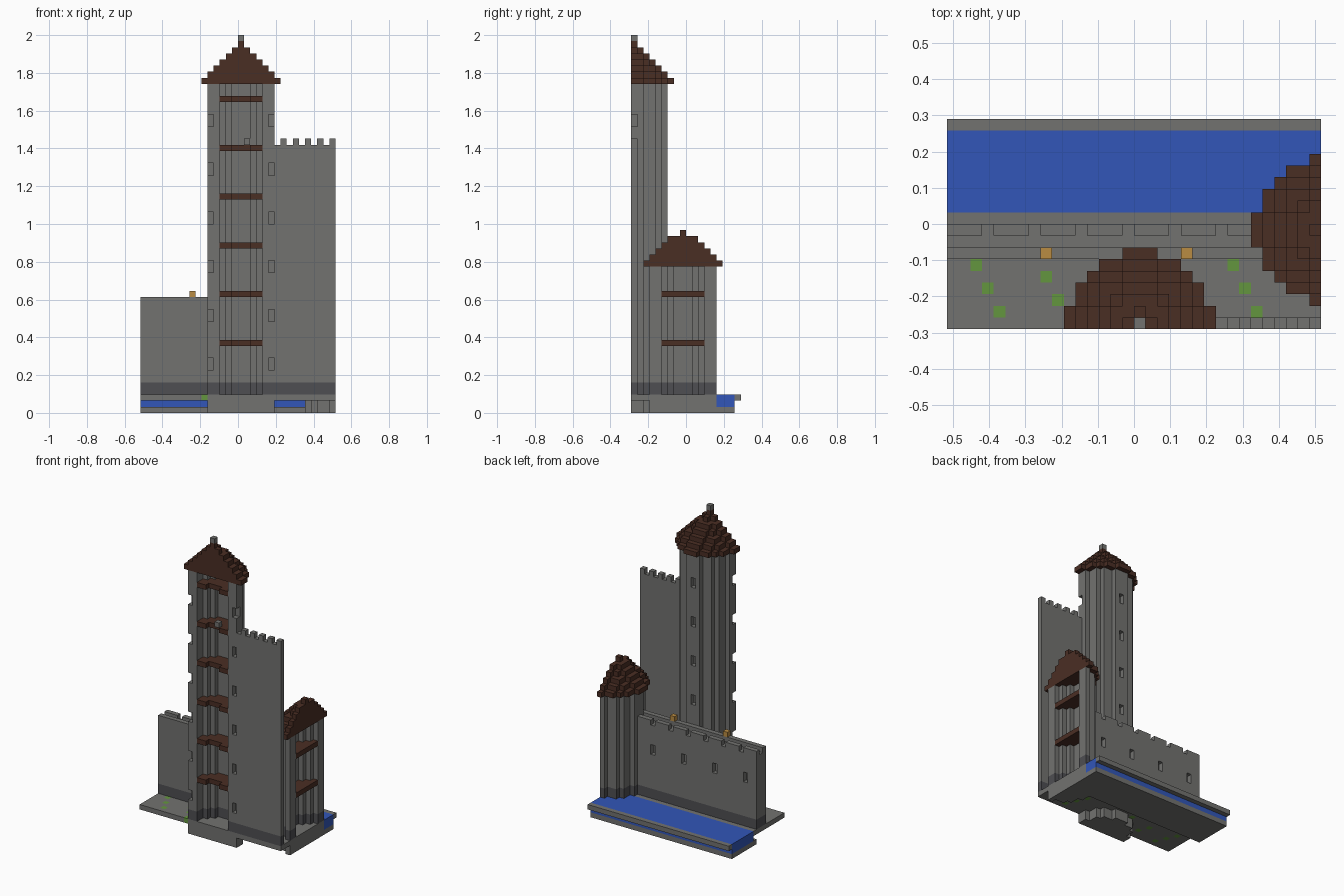
import bpy
import bmesh

if "Cube" in bpy.data.objects:
    bpy.data.objects.remove(bpy.data.objects["Cube"])

U = 2 / 62  # edge of one building block


def make_material(name, rgb):
    linear = [((c / 255 + 0.055) / 1.055) ** 2.4 for c in rgb] + [1.0]
    mat = bpy.data.materials.new(name)
    mat.use_nodes = True
    mat.diffuse_color = linear
    mat.node_tree.nodes["Principled BSDF"].inputs["Base Color"].default_value = linear
    return mat


STONE = make_material("stone grey", (114, 114, 112))
DARK = make_material("dark stone", (78, 78, 82))
WOOD = make_material("dark brown wood", (74, 46, 36))
WATER = make_material("water blue", (50, 86, 184))
GRASS = make_material("grass green", (100, 150, 62))
TORCH = make_material("torch yellow", (186, 140, 66))


def rect(x0, x1, y0, y1):
    """Blocks of a rectangular plan."""
    return {(i, j) for i in range(x0, x1) for j in range(y0, y1)}


SITE = rect(-16, 16, -9, 9)


def disc(centre, r):
    """Blocks of a round plan, cut off at the edge of the site."""
    return {(i, j) for i, j in SITE
            if (i - centre[0]) ** 2 + (j - centre[1]) ** 2 <= r * r + r / 2}


def stack(name, layers):
    """Extrude each (bottom, top, plan, material) layer into one object."""
    bm = bmesh.new()
    mats = []
    for z0, z1, cells, mat in layers:
        if mat not in mats:
            mats.append(mat)
        verts = {}

        def face(*points):
            for p in points:
                if p not in verts:
                    verts[p] = bm.verts.new([c * U for c in p])
            bm.faces.new([verts[p] for p in points]).material_index = mats.index(mat)

        for i, j in cells:
            ring = [(i, j), (i + 1, j), (i + 1, j + 1), (i, j + 1)]
            face(*[(x, y, z1) for x, y in ring])
            face(*[(x, y, z0) for x, y in reversed(ring)])
            sides = [(i, j - 1), (i + 1, j), (i, j + 1), (i - 1, j)]
            for k, side in enumerate(sides):
                if side not in cells:
                    a, b = ring[k], ring[(k + 1) % 4]
                    face((*a, z0), (*b, z0), (*b, z1), (*a, z1))
    mesh = bpy.data.meshes.new(name)
    bm.to_mesh(mesh)
    bm.free()
    for mat in mats:
        mesh.materials.append(mat)
    obj = bpy.data.objects.new(name, mesh)
    bpy.context.collection.objects.link(obj)
    return obj


def pierced(plan, windows, z0, z1, sills):
    """Wall layers with two-block-high window recesses above each sill."""
    layers = [(3, 5, plan, DARK)]
    z = z0
    for sill in sills:
        layers += [(z, sill, plan, STONE), (sill, sill + 2, plan - windows, STONE)]
        z = sill + 2
    return layers + [(z, z1, plan, STONE)]


def tower(name, centre, eaves, windows, sills, floors, hatch, roof_rows):
    """Half tower, open on the cut side, with floors and a stepped roof."""
    outer, inner = disc(centre, 5), disc(centre, 3)
    stack(name + "_foundation", [(0, 3, outer, STONE)])
    stack(name + "_wall", pierced(outer - inner, windows, 5, eaves, sills))
    for n, z in enumerate(floors):
        stack(f"{name}_floor_{n + 1}", [(z, z + 1, inner - hatch, WOOD)])
    stack(name + "_roof", [(eaves + n, eaves + n + 1, disc(centre, 6 - n), WOOD)
                           for n in range(roof_rows)])


# Towers
KEEP, TURRET = (0, -9), (16, -1)
tower("tall_tower", KEEP, 54, {(-5, -9), (5, -9), (0, -4)}, range(7, 48, 8),
      range(11, 52, 8), rect(-1, 2, -9, -8), 7)
tower("small_tower", TURRET, 24, set(), [], [11, 19], set(), 6)
stack("tall_tower_finial", [(61, 62, {KEEP}, STONE)])
stack("tall_tower_inner_block", [(44, 45, {(1, -9)}, STONE)])

# High thin wall beside the tall tower
high = rect(6, 16, -9, -8)
stack("high_wall", [(3, 5, high, DARK), (5, 44, high, STONE),
                    (44, 45, {(i, j) for i, j in high if i % 2}, STONE)])

# Long wall with walkway, inner rim, battlements and window recesses
feet = disc(KEEP, 5) | disc(TURRET, 5)
long_plan = rect(-16, 16, -3, 0) - feet
openings = {(i, -1) for i in range(-14, 8, 7)}
rim_and_merlons = {(i, j) for i, j in long_plan
                   if j == -3 or (j == -1 and i % 4 != 3)}
stack("long_wall", pierced(long_plan, openings, 5, 18, [12])
      + [(18, 19, rim_and_merlons, STONE)])
for side, i in (("right", -8), ("left", 4)):
    stack("torch_" + side, [(19, 20, {(i, -3)}, TORCH)])

# Courtyard slab with scattered grass
yard = rect(-16, 16, -9, 1) - feet
grass = {(i, j) for i, j in yard if j < -3 and i < 12 and (2 * i + j) % 11 == 1}
stack("courtyard", [(2, 3, yard - grass, STONE)])
stack("grass_patches", [(2, 3, grass, GRASS)])

# Moat
stack("moat_bed", [(0, 1, rect(-16, 16, 0, 8) - feet, STONE)])
stack("moat_water", [(1, 3, rect(-16, 16, 1, 8) - feet, WATER)])
stack("moat_rim", [(2, 3, rect(-16, 16, 8, 9), STONE)])
